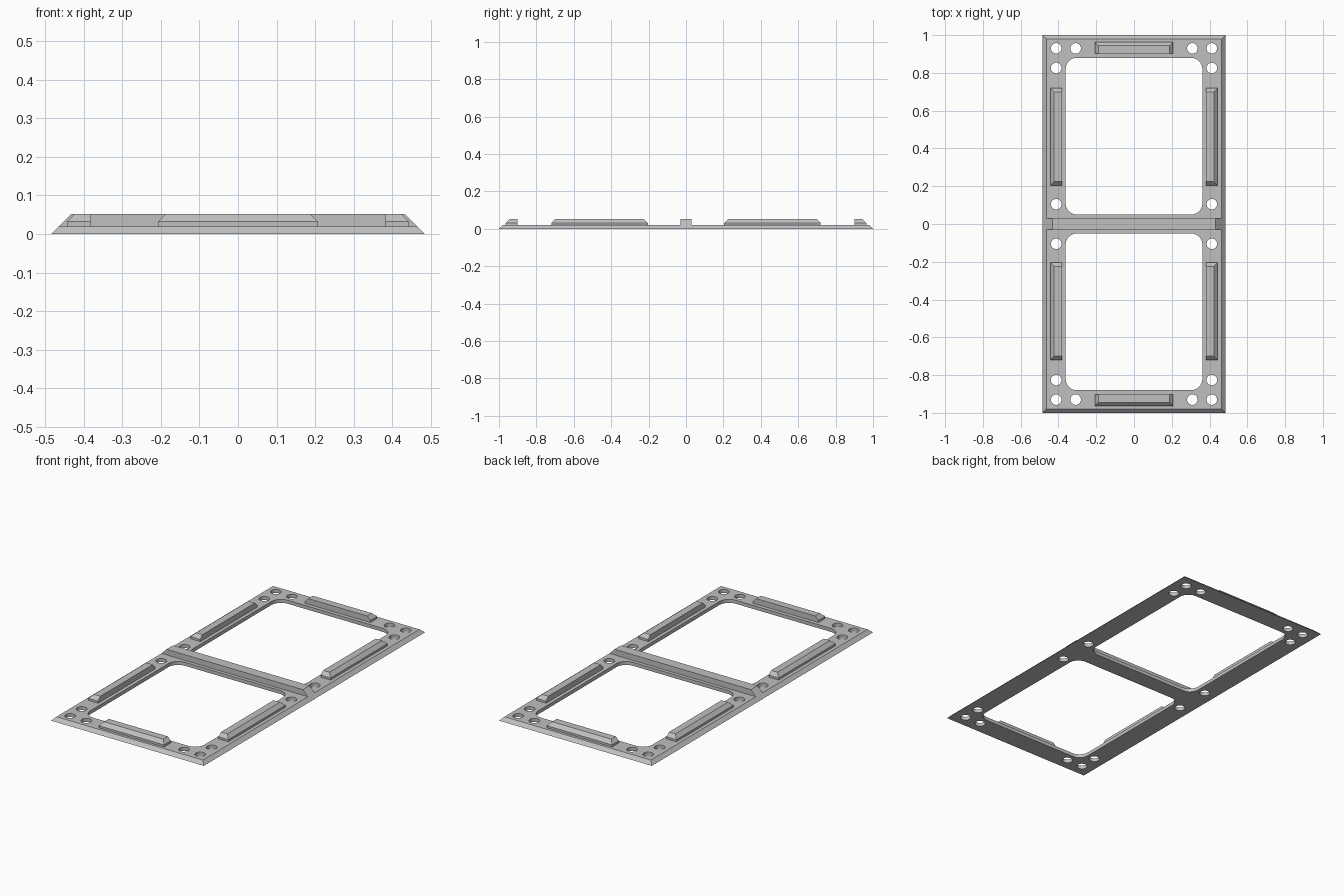
import bpy
import bmesh
from math import cos, sin, pi, radians

cube = bpy.data.objects.get("Cube")
if cube:
    bpy.data.objects.remove(cube, do_unlink=True)

HALF_W, HALF_L = 0.484, 1.0
PLATE, TOP, STEP = 0.02, 0.052, 0.032
BEVEL = TOP - STEP

grey = bpy.data.materials.new("plain grey")
grey.use_nodes = True
colour = (0.53, 0.53, 0.53, 1)
grey.diffuse_color = colour
grey.node_tree.nodes["Principled BSDF"].inputs["Base Color"].default_value = colour


def loft(name, layers):
    """Solid through a stack of (outline, z) layers with equal point counts."""
    bm = bmesh.new()
    rings = [[bm.verts.new((x, y, z)) for x, y in outline] for outline, z in layers]
    n = len(rings[0])
    bm.faces.new(rings[0][::-1])
    bm.faces.new(rings[-1])
    for low, high in zip(rings, rings[1:]):
        for i in range(n):
            j = (i + 1) % n
            bm.faces.new((low[i], low[j], high[j], high[i]))
    bmesh.ops.recalc_face_normals(bm, faces=bm.faces)
    mesh = bpy.data.meshes.new(name)
    bm.to_mesh(mesh)
    bm.free()
    mesh.materials.append(grey)
    obj = bpy.data.objects.new(name, mesh)
    bpy.context.collection.objects.link(obj)
    return obj


def rect(x0, x1, y0, y1):
    return [(x0, y0), (x1, y0), (x1, y1), (x0, y1)]


def rounded_rect(x0, x1, y0, y1, r, steps=8):
    centres = [(x1 - r, y1 - r), (x0 + r, y1 - r), (x0 + r, y0 + r), (x1 - r, y0 + r)]
    return [(cx + r * cos((q + s / steps) * pi / 2), cy + r * sin((q + s / steps) * pi / 2))
            for q, (cx, cy) in enumerate(centres) for s in range(steps + 1)]


def circle(cx, cy, r, n=32):
    return [(cx + r * cos(2 * pi * i / n), cy + r * sin(2 * pi * i / n)) for i in range(n)]


# Base plate with sloped outer edge
inner_w, inner_l = HALF_W - PLATE, HALF_L - PLATE
frame = loft("frame_plate", [(rect(-HALF_W, HALF_W, -HALF_L, HALF_L), 0),
                             (rect(-inner_w, inner_w, -inner_l, inner_l), PLATE)])

# Cutters for the two windows and the screw holes
outlines = []
for side in (-1, 1):
    y0, y1 = sorted((side * 0.05, side * 0.88))
    outlines.append(rounded_rect(-0.362, 0.362, y0, y1, 0.06))
    for x, y in ((0.412, 0.93), (0.309, 0.93), (0.412, 0.826), (0.412, 0.105)):
        outlines += [circle(x, side * y, 0.028), circle(-x, side * y, 0.028)]

cutters = bpy.data.collections.new("cutters")
bpy.context.scene.collection.children.link(cutters)
for outline in outlines:
    cutter = loft("cutter", [(outline, -0.1), (outline, 0.1)])
    cutter.hide_render = True
    bpy.context.collection.objects.unlink(cutter)
    cutters.objects.link(cutter)

cut = frame.modifiers.new("openings", "BOOLEAN")
cut.operand_type = "COLLECTION"
cut.collection = cutters
cut.solver = "EXACT"
bpy.context.view_layer.objects.active = frame
frame.select_set(True)
bpy.ops.object.modifier_apply(modifier=cut.name)
for cutter in list(cutters.objects):
    bpy.data.objects.remove(cutter, do_unlink=True)
bpy.data.collections.remove(cutters)
bpy.ops.object.shade_smooth_by_angle(angle=radians(30))

# Middle rib, its ends carrying on the slope of the plate
rib_end = HALF_W - TOP
loft("middle_rib", [(rect(-inner_w, inner_w, -0.03, 0.03), PLATE),
                    (rect(-rib_end, rib_end, -0.03, 0.03), TOP)])


def bar(name, centre, half, inner, outer, turn):
    """Locating bar: upright inner face, bevelled outer face and ends."""
    def section(b):
        pts = rect(centre - half + b, centre + half - b, inner, outer - b)
        return [turn(along, out) for along, out in pts]
    loft(name, [(section(0), PLATE), (section(0), STEP), (section(BEVEL), TOP)])


# Bars at the front and back, then two along each side
for end, s in (("front", -1), ("back", 1)):
    bar(end + "_bar", 0, 0.207, 0.902, 0.964, lambda a, o: (a, s * o))
    for side, t in (("right", -1), ("left", 1)):
        bar(f"{end}_{side}_bar", s * 0.462, 0.258, 0.382, 0.443, lambda a, o: (t * o, a))
